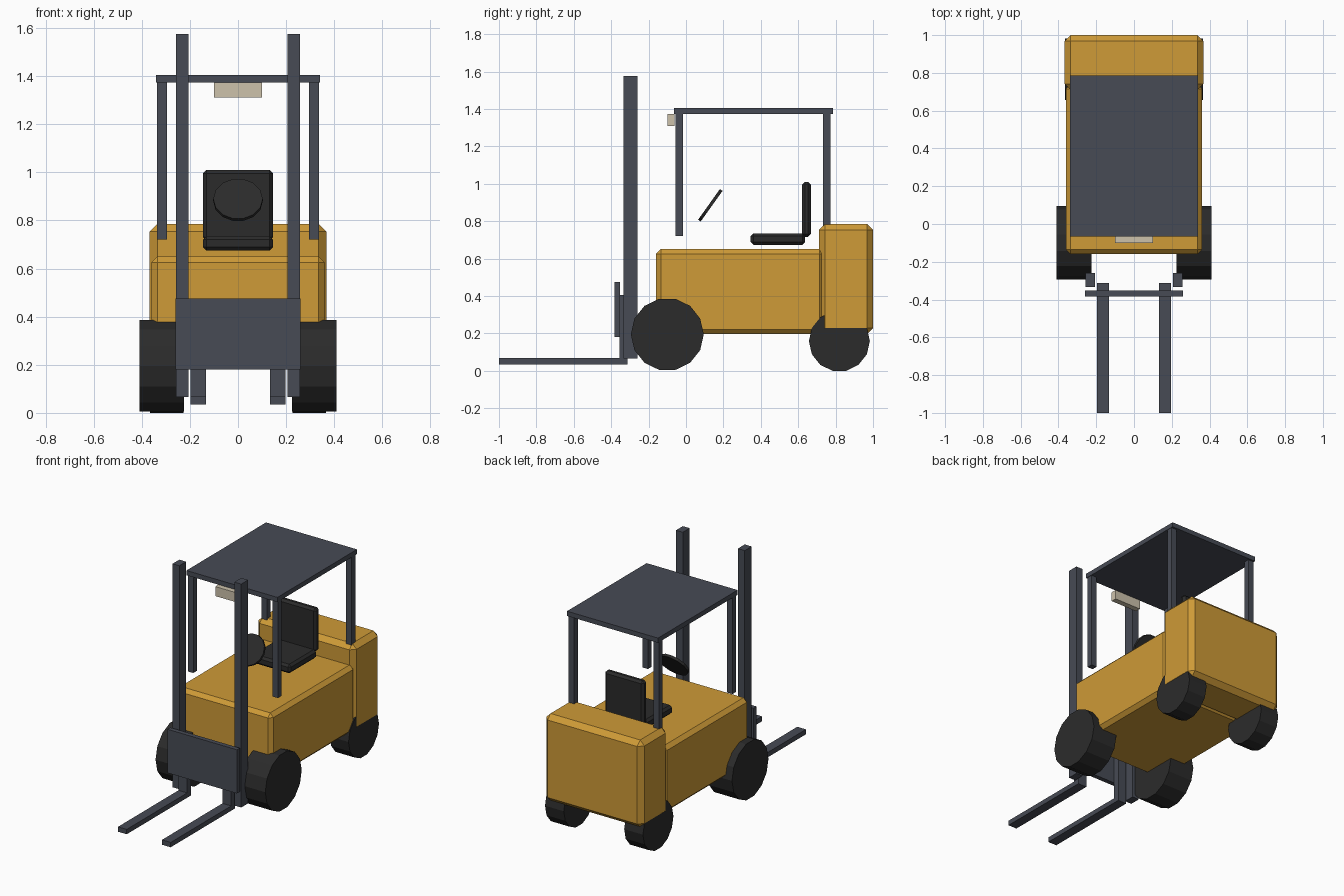
import bpy
import math

if "Cube" in bpy.data.objects:
    bpy.data.objects.remove(bpy.data.objects["Cube"])


def material(name, rgb):
    m = bpy.data.materials.new(name)
    m.diffuse_color = (*rgb, 1)
    m.use_nodes = True
    m.node_tree.nodes["Principled BSDF"].inputs["Base Color"].default_value = m.diffuse_color
    return m


YELLOW = material("yellow_paint", (0.62, 0.325, 0.038))
STEEL = material("dark_steel", (0.063, 0.070, 0.090))
BLACK = material("black_rubber", (0.024, 0.024, 0.024))
LAMP = material("lamp_cream", (0.61, 0.54, 0.41))


def box(name, x, y, z, mat, bevel=0):
    """Box from (min, max) ranges, optionally chamfered."""
    bpy.ops.mesh.primitive_cube_add(
        size=1, location=[(a + b) / 2 for a, b in (x, y, z)])
    ob = bpy.context.object
    ob.name = name
    ob.scale = [b - a for a, b in (x, y, z)]
    bpy.ops.object.transform_apply(location=False, rotation=False, scale=True)
    ob.data.materials.append(mat)
    if bevel:
        mod = ob.modifiers.new("chamfer", 'BEVEL')
        mod.width = bevel
        mod.segments = 1
    return ob


def disc(name, radius, depth, loc, rot, mat):
    """14-sided cylinder."""
    bpy.ops.mesh.primitive_cylinder_add(
        vertices=14, radius=radius, depth=depth, location=loc)
    ob = bpy.context.object
    ob.name = name
    # put corners on the local x axis
    for v in ob.data.vertices:
        v.co.x, v.co.y = v.co.y, -v.co.x
    ob.rotation_euler = rot
    ob.data.materials.append(mat)
    return ob


# Chassis and counterweight
box("body", (-0.36, 0.36), (-0.16, 0.74), (0.197, 0.65), YELLOW, 0.025)
box("counterweight", (-0.367, 0.367), (0.71, 1.0), (0.197, 0.785), YELLOW, 0.032)

# Seat
box("seat_cushion", (-0.146, 0.146), (0.345, 0.637), (0.674, 0.735), BLACK, 0.015)
box("seat_back", (-0.146, 0.146), (0.62, 0.667), (0.716, 1.01), BLACK, 0.015)

# Steering wheel, tilted towards the driver
disc("steering_wheel", 0.103, 0.017, (0, 0.13, 0.885),
     (math.radians(54.5), 0, 0), BLACK)

# Overhead guard and work lamp
box("roof", (-0.34, 0.34), (-0.065, 0.785), (1.373, 1.405), STEEL)
box("work_lamp", (-0.1, 0.1), (-0.1, -0.062), (1.31, 1.374), LAMP)

# Fork carriage
box("carriage_plate", (-0.26, 0.26), (-0.383, -0.352), (0.18, 0.475), STEEL)

# Mirrored parts
for s, side in ((-1, "left"), (1, "right")):
    def span(a, b):
        return tuple(sorted((s * a, s * b)))

    box(side + "_mast", span(0.206, 0.257), (-0.333, -0.26), (0.065, 1.575), STEEL)
    box(side + "_fork", span(0.132, 0.197), (-1.0, -0.312), (0.035, 0.068), STEEL)
    box(side + "_fork_shank", span(0.132, 0.197), (-0.355, -0.312), (0.06, 0.405), STEEL)
    for end, y in (("front", (-0.055, -0.016)), ("rear", (0.733, 0.772))):
        box(f"{side}_{end}_post", span(0.296, 0.337), y, (0.72, 1.38), STEEL)
    disc(side + "_front_wheel", 0.195, 0.185, (s * 0.3175, -0.1, 0.195),
         (math.pi / 2, 0, math.pi / 2), BLACK)
    disc(side + "_rear_wheel", 0.163, 0.14, (s * 0.296, 0.82, 0.159),
         (math.pi / 2, 0, math.pi / 2), BLACK)
